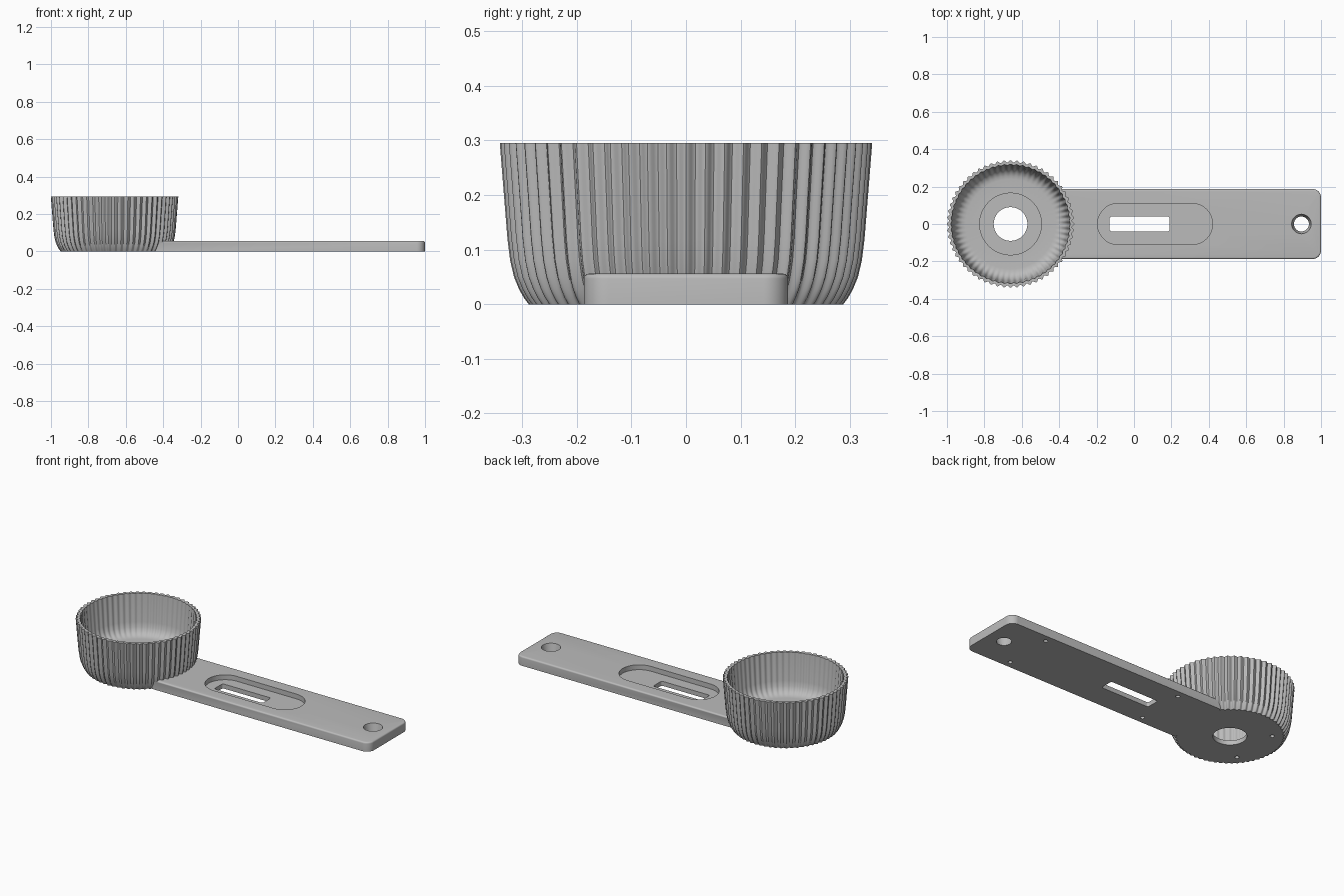
import bpy, bmesh
from math import cos, sin, pi, radians

if "Cube" in bpy.data.objects:
    bpy.data.objects.remove(bpy.data.objects["Cube"], do_unlink=True)

grey = bpy.data.materials.new("matte grey")
grey.use_nodes = True
GREY = (0.5, 0.5, 0.5, 1)
grey.diffuse_color = GREY
grey.node_tree.nodes["Principled BSDF"].inputs["Base Color"].default_value = GREY

CUP_X = -0.66
RIBS, STEPS = 60, 10


def finish(name, bm):
    bmesh.ops.recalc_face_normals(bm, faces=bm.faces)
    mesh = bpy.data.meshes.new(name)
    bm.to_mesh(mesh)
    bm.free()
    obj = bpy.data.objects.new(name, mesh)
    bpy.context.collection.objects.link(obj)
    mesh.materials.append(grey)
    return obj


def rounded_prism(name, x0, x1, half, r0, r1, z0, z1, bevel=0):
    """Upright plate with corner radius r0 at the x0 end and r1 at the x1 end."""
    bm = bmesh.new()
    points = []
    corners = ((x1, 1, 1, r1, 0), (x0, -1, 1, r0, 1), (x0, -1, -1, r0, 2), (x1, 1, -1, r1, 3))
    for x, sx, sy, r, quarter in corners:
        count = 12 if r else 0
        for i in range(count + 1):
            a = (quarter + i / max(count, 1)) * pi / 2
            points.append((x - sx * r + r * cos(a), sy * (half - r) + r * sin(a)))
    # drop doubled points where two arcs meet
    points = [p for i, p in enumerate(points)
              if abs(p[0] - points[i - 1][0]) + abs(p[1] - points[i - 1][1]) > 1e-5]
    base = bm.faces.new([bm.verts.new((x, y, z0)) for x, y in points])
    top = bmesh.ops.extrude_face_region(bm, geom=[base])["geom"]
    bmesh.ops.translate(bm, verts=[v for v in top if isinstance(v, bmesh.types.BMVert)],
                        vec=(0, 0, z1 - z0))
    if bevel:
        rim = [e for e in bm.edges if all(v.co.z > z1 - 1e-5 for v in e.verts)]
        bmesh.ops.bevel(bm, geom=rim, offset=bevel, segments=4, profile=0.5, affect='EDGES')
    return finish(name, bm)


def round_cutter(name, x, y, r_low, r_high, z0, z1, sides):
    bm = bmesh.new()
    bmesh.ops.create_cone(bm, cap_ends=True, segments=sides, radius1=r_low, radius2=r_high,
                          depth=z1 - z0)
    bmesh.ops.translate(bm, verts=bm.verts, vec=(x, y, (z0 + z1) / 2))
    return finish(name, bm)


def combine(target, other, operation):
    mod = target.modifiers.new(operation.lower(), 'BOOLEAN')
    mod.operation = operation
    mod.solver = 'EXACT'
    mod.object = other
    bpy.context.view_layer.objects.active = target
    bpy.ops.object.modifier_apply(modifier=mod.name)
    bpy.data.objects.remove(other, do_unlink=True)


# Ribbed cup: closed profile of radius, height and rib depth
profile = [
    (0.288, 0, 0.009), (0.297, 0.012, 0.01), (0.306, 0.028, 0.011), (0.315, 0.05, 0.012),
    (0.322, 0.08, 0.012), (0.327, 0.12, 0.012), (0.341, 0.295, 0.012),
    (0.319, 0.295, 0.005), (0.307, 0.13, 0.005), (0.301, 0.1, 0.005), (0.291, 0.08, 0.005),
    (0.276, 0.066, 0.004), (0.258, 0.059, 0.002), (0.24, 0.057, 0),
    (0.165, 0.057, 0), (0.165, 0.027, 0), (0.09, 0.027, 0), (0.09, 0, 0),
]
bm = bmesh.new()
columns = []
for i in range(RIBS * STEPS):
    a = 2 * pi * i / (RIBS * STEPS)
    dip = (1 - cos(a * RIBS)) / 2
    columns.append([bm.verts.new((CUP_X + (r - d * dip) * cos(a), (r - d * dip) * sin(a), z))
                    for r, z, d in profile])
for i, col in enumerate(columns):
    prev = columns[i - 1]
    for j in range(len(profile)):
        bm.faces.new((prev[j - 1], col[j - 1], col[j], prev[j]))
body = finish("ribbed_cup_with_handle", bm)

# Flat handle with its recess, slot and hanging hole
handle = rounded_prism("handle", -0.44, 1, 0.187, 0, 0.045, 0, 0.056, bevel=0.009)
combine(handle, rounded_prism("recess", -0.195, 0.42, 0.11, 0.11, 0.11, 0.027, 0.1), 'DIFFERENCE')
combine(handle, rounded_prism("slot", -0.13, 0.19, 0.04, 0.012, 0.012, -0.05, 0.1), 'DIFFERENCE')
combine(handle, round_cutter("hanging_hole", 0.895, 0, 0.029, 0.062, -0.05, 0.1, 48), 'DIFFERENCE')
combine(body, handle, 'UNION')

# Small blind holes underneath
for x in (-0.83, -0.18, 0.73):
    for y in (-0.145, 0.145):
        combine(body, round_cutter("pin_hole", x, y, 0.012, 0.012, -0.02, 0.03, 16), 'DIFFERENCE')

bpy.ops.object.select_all(action='DESELECT')
body.select_set(True)
bpy.context.view_layer.objects.active = body
bpy.ops.object.shade_smooth_by_angle(angle=radians(35))
